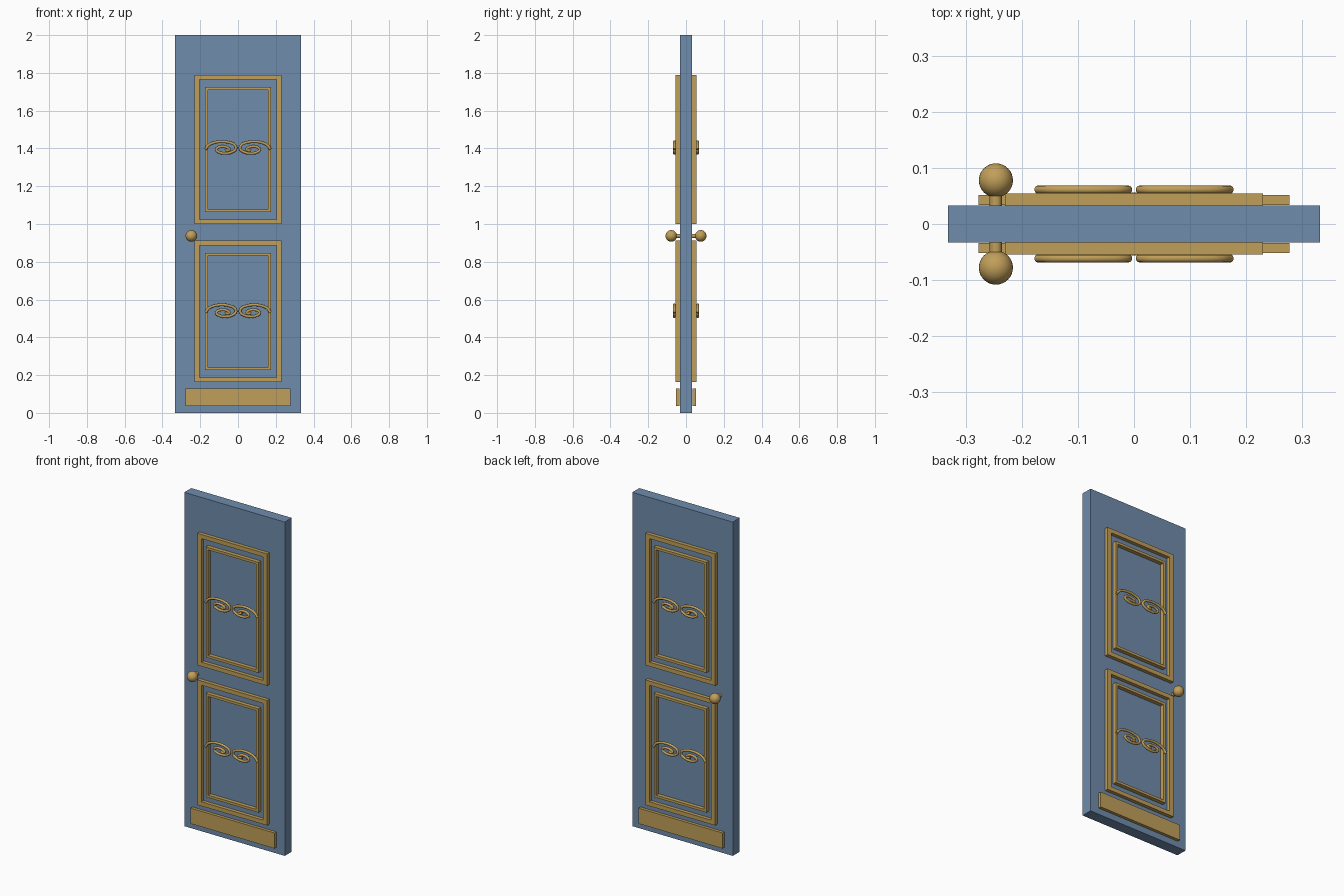
import bpy, bmesh, math
from mathutils import Matrix

if "Cube" in bpy.data.objects:
    bpy.data.objects.remove(bpy.data.objects["Cube"])


def material(name, rgb):
    m = bpy.data.materials.new(name)
    m.diffuse_color = (*rgb, 1)
    m.use_nodes = True
    m.node_tree.nodes["Principled BSDF"].inputs["Base Color"].default_value = m.diffuse_color
    return m


BLUE = material("slate blue paint", (0.162, 0.262, 0.413))
GOLD = material("antique gold", (0.53, 0.345, 0.1))


def mirror(ob, x=False):
    """Repeat a part on the back of the door (and across x if asked)."""
    mod = ob.modifiers.new("mirror", 'MIRROR')
    mod.use_axis = (x, True, False)
    mod.use_mirror_merge = False


def finish(name, bm, mat, smooth=False):
    bmesh.ops.recalc_face_normals(bm, faces=bm.faces[:])
    me = bpy.data.meshes.new(name)
    bm.to_mesh(me)
    bm.free()
    if smooth:
        me.shade_smooth()
    me.materials.append(mat)
    ob = bpy.data.objects.new(name, me)
    bpy.context.collection.objects.link(ob)
    return ob


def box(name, lo, hi, mat):
    bm = bmesh.new()
    bmesh.ops.create_cube(bm, size=1)
    for v in bm.verts:
        for i in range(3):
            v.co[i] = lo[i] if v.co[i] < 0 else hi[i]
    return finish(name, bm, mat)


def frame(name, half_w, z0, z1, band_x, band_z, y_back, y_front):
    """Rectangular picture-frame moulding, open in the middle."""
    bm = bmesh.new()
    rings = []
    for y, s in ((y_back, 0), (y_front, 0), (y_front, 1), (y_back, 1)):
        w, a, b = half_w - s * band_x, z0 + s * band_z, z1 - s * band_z
        rings.append([bm.verts.new(p) for p in
                      ((-w, y, a), (w, y, a), (w, y, b), (-w, y, b))])
    for k in range(4):
        r, q = rings[k], rings[(k + 1) % 4]
        for i in range(4):
            j = (i + 1) % 4
            bm.faces.new((r[i], r[j], q[j], q[i]))
    mirror(finish(name, bm, GOLD))


# Scroll path, (x, z) about the ornament centre: tail, big loop, inner curl
SCROLL = [(-.172, -.010), (-.156, .012), (-.125, .026), (-.087, .031),
          (-.046, .026), (-.017, .012), (-.011, -.006), (-.028, -.022),
          (-.065, -.031), (-.100, -.025), (-.115, -.012), (-.105, 0),
          (-.080, .005), (-.055, -.001), (-.046, -.011), (-.070, -.014)]


def scroll(name, zc):
    cu = bpy.data.curves.new(name, 'CURVE')
    cu.dimensions = '3D'
    cu.bevel_depth = 0.0075
    cu.bevel_resolution = 3
    cu.use_fill_caps = True
    cu.resolution_u = 4
    sp = cu.splines.new('BEZIER')
    sp.bezier_points.add(len(SCROLL) - 1)
    for p, (x, z) in zip(sp.bezier_points, SCROLL):
        p.co = (x, -0.0615, zc + z)
        p.handle_left_type = p.handle_right_type = 'AUTO'
    cu.materials.append(GOLD)
    ob = bpy.data.objects.new(name, cu)
    bpy.context.collection.objects.link(ob)
    bpy.ops.object.select_all(action='DESELECT')
    ob.select_set(True)
    bpy.context.view_layer.objects.active = ob
    bpy.ops.object.convert(target='MESH')
    mirror(bpy.context.object, x=True)


# Door slab
box("door_slab", (-.333, -.033, 0), (.333, .033, 2), BLUE)

# Kick plates
mirror(box("kick_plate", (-.278, -.052, .037), (.278, -.034, .130), GOLD))

# Panels: outer moulding, inner moulding, scroll ornament
for label, z0, z1, zc in (("upper", 1.0, 1.79, 1.405), ("lower", .163, .912, .541)):
    frame(label + "_outer_moulding", .231, z0, z1, .027, .025, -.033, -.0545)
    frame(label + "_inner_moulding", .174, z0 + .063, z1 - .065, .015, .015, -.033, -.0565)
    scroll(label + "_scroll", zc)

# Knobs and their shafts
bm = bmesh.new()
bmesh.ops.create_uvsphere(bm, u_segments=32, v_segments=16, radius=.0305,
                          matrix=Matrix.Translation((-.247, -.078, .937)))
mirror(finish("door_knob", bm, GOLD, smooth=True))
bm = bmesh.new()
bmesh.ops.create_cone(bm, cap_ends=True, segments=24, radius1=.011, radius2=.011, depth=.045,
                      matrix=Matrix.Translation((-.247, -.0545, .937)) @ Matrix.Rotation(math.pi / 2, 4, 'X'))
mirror(finish("knob_shaft", bm, GOLD, smooth=False))
